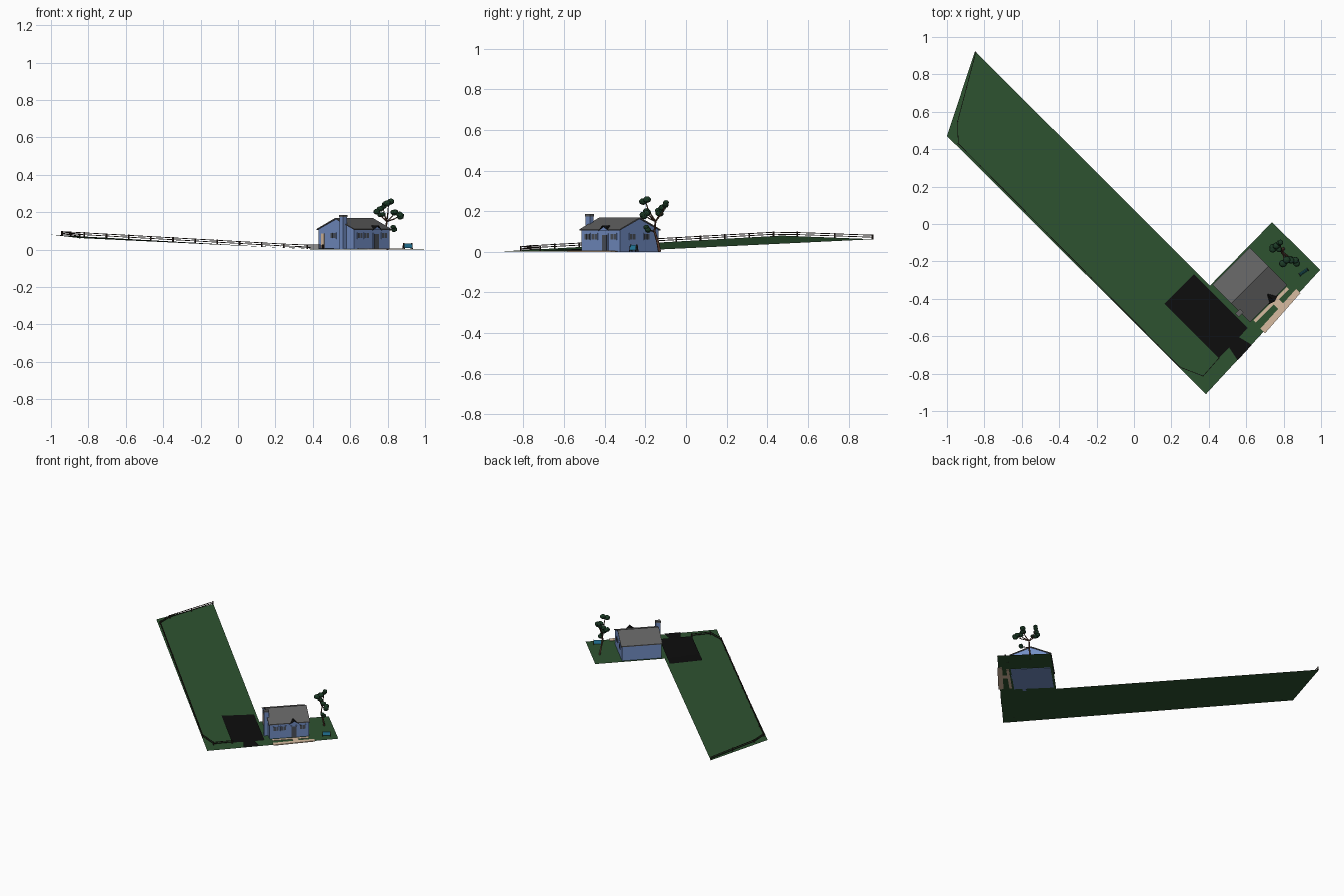
import bpy, bmesh, math, random
from mathutils import Matrix, Vector

if "Cube" in bpy.data.objects:
    bpy.data.objects.remove(bpy.data.objects["Cube"])

random.seed(4)
# Plot frame: local x along the house front, local y towards the back
M = Matrix.Translation((0.62, -0.325, 0)) @ Matrix.Rotation(math.radians(45), 4, 'Z')


def mat(name, col):
    m = bpy.data.materials.new(name)
    m.diffuse_color = (*col, 1)
    m.use_nodes = True
    m.node_tree.nodes["Principled BSDF"].inputs["Base Color"].default_value = m.diffuse_color
    return m


GRASS = mat("grass", (.027, .085, .03))
BLACK = mat("asphalt", (.004, .004, .004))
BLUE = mat("blue_wall", (.17, .27, .55))
ROOF = mat("roof_grey", (.12, .12, .12))
CREAM = mat("cream", (.68, .5, .35))
WOOD = mat("dark_wood", (.03, .018, .014))
BARK = mat("bark", (.09, .04, .025))
LEAF = mat("leaf", (.012, .045, .02))
GLASS = mat("glass", (.07, .08, .1))
TEAL = mat("teal", (.02, .22, .38))


def mesh(name, verts, faces, m, matrix=M):
    me = bpy.data.meshes.new(name)
    me.from_pydata([tuple(v) for v in verts], [], faces)
    me.materials.append(m)
    o = bpy.data.objects.new(name, me)
    bpy.context.collection.objects.link(o)
    o.matrix_world = matrix
    return o


BOX = [(0, 3, 2, 1), (4, 5, 6, 7), (0, 1, 5, 4), (1, 2, 6, 5), (2, 3, 7, 6), (3, 0, 4, 7)]


def box(name, x0, x1, y0, y1, z0, z1, m, matrix=M):
    v = [(x, y, z) for z in (z0, z1) for x, y in ((x0, y0), (x1, y0), (x1, y1), (x0, y1))]
    return mesh(name, v, BOX, m, matrix)


def height(u, v):
    # ground rises along the long strip, a little more on its outer side
    t = min(1, max(0, (-.155 - u) / .428))
    return t * .078 * max(0, v + .247) / 1.955 + (1 - t) * .06 * max(0, v - .148) / 1.775


def ground(pts, lift=0.0):
    return [(u, v, height(u, v) + lift) for u, v in pts]


# Lawn: flat house plot and long sloping strip
mesh("lawn", ground([(-.58, -.247), (-.155, -.23), (.322, -.209), (.32, .153),
                     (-.155, .148), (-.58, .148), (-.156, 1.923), (-.583, 1.708)], .002),
     [(0, 1, 4, 5), (1, 2, 3, 4), (5, 4, 6, 7)], GRASS)

# Driveway with a short neck to the road
mesh("driveway", ground([(-.394, -.158), (-.285, -.158), (-.172, -.155), (-.172, .148),
                         (-.285, .148), (-.394, .148), (-.394, .252), (-.285, .252), (-.172, .252)], .006),
     [(0, 1, 4, 5), (1, 2, 3, 4), (5, 4, 7, 6), (4, 3, 8, 7)], BLACK)
mesh("driveway_neck", ground([(-.332, -.239), (-.22, -.234), (-.24, -.155), (-.315, -.155)], .006),
     [(0, 1, 2, 3)], BLACK)

# Paving
mesh("pavement", [(-.126, -.24, z) for z in (0, .006)] + [(.16, -.222, z) for z in (0, .006)]
     + [(.16, -.19, z) for z in (0, .006)] + [(-.126, -.205, z) for z in (0, .006)],
     [(0, 2, 4, 6), (1, 3, 5, 7), (0, 1, 3, 2), (2, 3, 5, 4), (4, 5, 7, 6), (6, 7, 1, 0)], CREAM)
box("front_path", -.12, .13, -.165, -.147, 0, .005, CREAM)
box("path_link", .015, .055, -.205, -.16, 0, .005, CREAM)

# House walls with gable ends
W = .134
prof = [(-W, 0), (W, 0), (W, .112), (0, .163), (-W, .112)]
mesh("house_walls", [(x, y, z) for x in (-W, W) for y, z in prof],
     [(0, 1, 2, 3, 4), (9, 8, 7, 6, 5)] + [(i, i + 5, (i + 1) % 5 + 5, (i + 1) % 5) for i in range(5)], BLUE)

# Gable roof slab
R = .141
prof = [(-R, .111), (0, .17), (R, .111), (R, .106), (0, .163), (-R, .106)]
mesh("roof", [(x, y, z) for x in (-R, R) for y, z in prof],
     [(0, 1, 4, 5), (1, 2, 3, 4), (11, 10, 7, 6), (10, 9, 8, 7)]
     + [(i, i + 6, (i + 1) % 6 + 6, (i + 1) % 6) for i in range(6)], ROOF)

# Small gable over the front door
mesh("door_gable", [(.031, -.1, .129), (.031, -.157, .129), (-.004, -.145, .103), (.066, -.145, .103)],
     [(0, 2, 1), (0, 1, 3)], BLACK)
mesh("door_gable_face", [(.031, -.143, .126), (0, -.143, .105), (.062, -.143, .105)], [(0, 1, 2)], BLUE)

# Chimney against the side wall
box("chimney", -.162, -.13, -.078, -.054, 0, .175, BLUE)
box("chimney_cap", -.164, -.128, -.08, -.052, .175, .186, ROOF)


def wall_box(name, side, a0, a1, z0, z1, depth, m):
    # thin panel on a wall, side: front, left or right
    if side == "front":
        return box(name, a0, a1, -W - depth, -W + .002, z0, z1, m)
    s = -1 if side == "left" else 1
    xs = sorted((s * (W + depth), s * (W - .002)))
    return box(name, xs[0], xs[1], a0, a1, z0, z1, m)


# Windows and doors
for side, c in (("front", -.091), ("front", -.041), ("front", .092), ("left", .02),
                ("right", -.05), ("right", .05)):
    wall_box("window_frame", side, c - .021, c + .021, .058, .092, .003, BLUE)
    for d in (-.01, .01):
        wall_box("window_pane", side, c + d - .008, c + d + .008, .061, .089, .0045, GLASS)
wall_box("front_door_frame", "front", .008, .054, 0, .09, .004, BLUE)
wall_box("front_door", "front", .014, .048, .003, .084, .006, GLASS)
wall_box("side_door", "left", .088, .11, .005, .085, .004, CREAM)

# Fence: posts every sixth of a unit, two rails
path = [(-.394, -.16), (-.522, -.168), (-.576, -.046), (-.569, 1.637), (-.489, 1.722), (-.158, 1.915)]


def rail(a, b, dz):
    p, q = (Vector((*c, height(*c) + dz)) for c in (a, b))
    d = (q - p).to_track_quat('X', 'Z').to_matrix().to_4x4()
    box("fence_rail", 0, (q - p).length, -.0015, .0015, -.002, .002, WOOD, M @ Matrix.Translation(p) @ d)


for a, b in zip(path, path[1:]):
    n = max(1, round(math.dist(a, b) / .17))
    pts = [tuple(a[k] + (b[k] - a[k]) * i / n for k in (0, 1)) for i in range(n + 1)]
    for i in range(n):
        for dz in (.012, .022):
            rail(pts[i], pts[i + 1], dz)
    for u, v in pts if b == path[-1] else pts[:-1]:
        z = height(u, v)
        box("fence_post", u - .003, u + .003, v - .003, v + .003, z, z + .026, WOOD)

# Tree: trunk and branches as tapered curves, leaf clumps as low-poly balls
I = Matrix.Identity(4)
cu = bpy.data.curves.new("tree_trunk", 'CURVE')
cu.dimensions = '3D'
cu.bevel_depth = .008
cu.bevel_resolution = 0
cu.materials.append(BARK)
fork, top = (.79, -.155, .10), (.795, -.15, .15)
clumps = [(.805, -.2, .25, .027), (.75, -.125, .21, .025), (.86, -.2, .18, .025), (.83, -.187, .112, .02),
          (.775, -.1, .235, .02), (.84, -.195, .205, .022), (.765, -.13, .19, .02)]
limbs = [[(.80, -.13, 0, 1), (.797, -.14, .05, .85), (*fork, .7), (*top, .55)]]
for x, y, z, r in clumps:
    s = fork if z < .15 else top
    limbs.append([(*s, .5), ((s[0] + x * 2) / 3, (s[1] + y * 2) / 3, (s[2] + z) / 2, .4), (x, y, z, .25)])
for limb in limbs:
    sp = cu.splines.new('POLY')
    sp.points.add(len(limb) - 1)
    for p, (x, y, z, r) in zip(sp.points, limb):
        p.co = (x, y, z, 1)
        p.radius = r
bpy.context.collection.objects.link(bpy.data.objects.new("tree_trunk", cu))

bm = bmesh.new()
for x, y, z, r in clumps:
    for k in range(3):
        off = Vector([random.uniform(-.5, .5) * r for _ in range(3)])
        mt = Matrix.Translation(Vector((x, y, z)) + off) @ Matrix.Diagonal((1, 1, .8, 1))
        bmesh.ops.create_icosphere(bm, subdivisions=2, radius=r * .75, matrix=mt)
me = bpy.data.meshes.new("tree_leaves")
bm.to_mesh(me)
bm.free()
me.materials.append(LEAF)
bpy.context.collection.objects.link(bpy.data.objects.new("tree_leaves", me))

# Garden sign: two teal boards leaning on dark legs
S = Matrix.Translation((.907, -.257, 0)) @ Matrix.Rotation(math.radians(35), 4, 'Z')
for s in (-1, 1):
    T = S @ Matrix.Translation((0, s * .007, 0)) @ Matrix.Rotation(s * .15, 4, 'X')
    box("sign_board", -.026, .026, -.001, .001, .008, .034, TEAL, T)
    for x in (-.026, .026):
        box("sign_leg", x - .002, x + .002, -.002, .002, .001, .036, WOOD, T)
